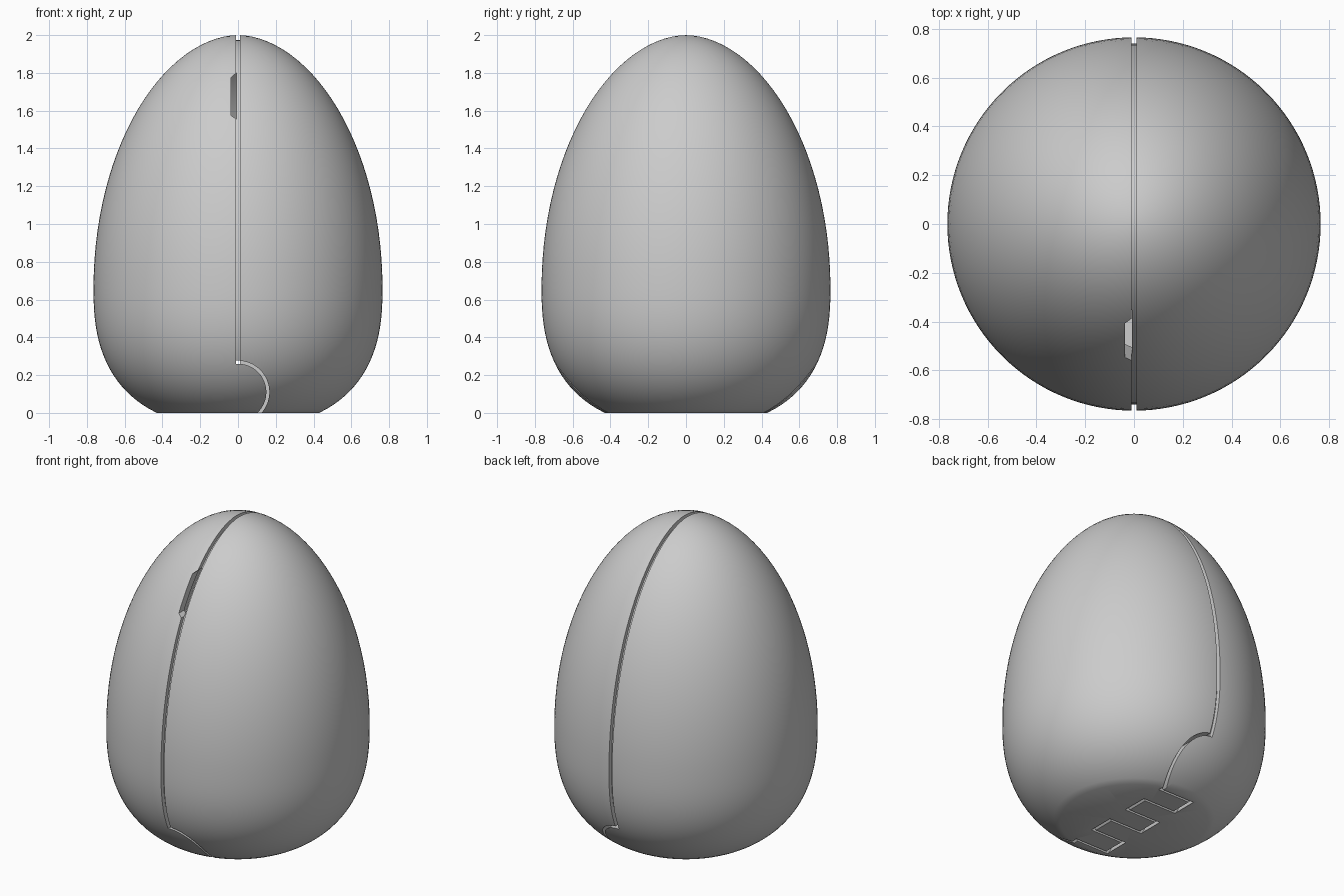
import bpy, bmesh
from math import sin, cos, asin, acos, pi

cube = bpy.data.objects.get("Cube")
if cube:
    bpy.data.objects.remove(cube)

GAP = 0.011                      # half the width of the seam
WIDTH, WAIST = 0.765, 0.66       # widest radius and its height
HINGE_Z, PIN, SOCKET = 0.11, 0.15, 0.166
STEPS = [-1, -0.38, -0.23, -0.076, 0.076, 0.23, 0.38, 1]   # knuckle edges along y

grey = bpy.data.materials.new("plain_grey")
grey.use_nodes = True
colour = (0.6, 0.6, 0.6, 1)
grey.diffuse_color = colour
grey.node_tree.nodes["Principled BSDF"].inputs["Base Color"].default_value = colour


def make_object(name, bm):
    bmesh.ops.recalc_face_normals(bm, faces=bm.faces)
    mesh = bpy.data.meshes.new(name)
    bm.to_mesh(mesh)
    bm.free()
    obj = bpy.data.objects.new(name, mesh)
    bpy.context.collection.objects.link(obj)
    mesh.materials.append(grey)
    return obj


def egg(name, inset=0.0, sides=128, rings=48):
    """Flat-bottomed egg, slim above the waist and full below it."""
    radius, upper, lower = WIDTH - inset, 2 - WAIST - inset, 0.735 - inset
    start = -asin((WAIST - inset) / lower)
    profile = [(0, inset)]
    for i in range(rings):
        u = sin(start + (pi / 2 - start) * i / rings)
        if u > 0:
            profile.append((radius * (1 - u ** 2) ** 0.53, WAIST + u * upper))
        else:
            profile.append((radius * (1 - (-u) ** 2.5) ** 0.4, WAIST + u * lower))
    profile.append((0, WAIST + upper))
    bm = bmesh.new()
    verts = [bm.verts.new((r, 0, z)) for r, z in profile]
    edges = [bm.edges.new(pair) for pair in zip(verts, verts[1:])]
    bmesh.ops.spin(bm, geom=verts + edges, cent=(0, 0, 0), axis=(0, 0, 1),
                   angle=2 * pi, steps=sides, use_duplicate=False)
    bmesh.ops.remove_doubles(bm, verts=bm.verts, dist=0.0001)
    return make_object(name, bm)


def extrude(bm, outline, y0, y1):
    """Prism along y from an outline in x and z."""
    face = bm.faces.new([bm.verts.new((x, y0, z)) for x, z in outline])
    moved = bmesh.ops.extrude_face_region(bm, geom=[face])["geom"]
    bmesh.ops.translate(bm, vec=(0, y1 - y0, 0),
                        verts=[v for v in moved if isinstance(v, bmesh.types.BMVert)])


def prism(outline, y0, y1):
    bm = bmesh.new()
    extrude(bm, outline, y0, y1)
    return make_object("cutter", bm)


def arc(radius, start, end, count=64):
    return [(radius * cos(start + (end - start) * i / count),
             HINGE_Z + radius * sin(start + (end - start) * i / count))
            for i in range(count + 1)]


def barrel(radius):
    return arc(radius, 0, 2 * pi)[:-1]


def cut(obj, cutter, keep=False):
    """Subtract the cutter from the object."""
    cutter.hide_render = True
    mod = obj.modifiers.new("cut", "BOOLEAN")
    mod.operation, mod.solver, mod.object = "DIFFERENCE", "EXACT", cutter
    graph = bpy.context.evaluated_depsgraph_get()
    obj.data = bpy.data.meshes.new_from_object(obj.evaluated_get(graph))
    obj.modifiers.clear()
    if not keep:
        bpy.data.objects.remove(cutter)


# Hollow inside, leaving solid material around the hinge
cavity = egg("cavity_cutter", inset=0.05)
cut(cavity, prism(barrel(0.2), -1.5, 1.5))


def half(name, side, first_socket):
    """One half of the shell, with knuckles reaching into the other half."""
    obj = egg(name)
    cut(obj, cavity, keep=True)
    # Everything across the seam goes, except the round hinge barrel
    a = acos(GAP / PIN)
    outline = [(-2, 3), (GAP, 3)] + arc(PIN, a, 2 * pi - a) + [(GAP, -1), (-2, -1)]
    cut(obj, prism([(side * x, z) for x, z in outline], -1.5, 1.5))
    # Sockets that clear the other half's knuckles
    bm = bmesh.new()
    for i in range(first_socket, len(STEPS) - 1, 2):
        extrude(bm, barrel(SOCKET), STEPS[i] - 0.0075, STEPS[i + 1] + 0.0075)
    cut(obj, make_object("cutter", bm))
    return obj


left_half = half("left_shell_half", 1, 0)
right_half = half("right_shell_half", -1, 1)

# Thin lining that closes the seam, open around the hinge
lining = egg("inner_lining", inset=0.026)
cut(lining, cavity, keep=True)
cut(lining, prism(barrel(SOCKET + 0.001), -1.5, 1.5))
bpy.data.objects.remove(cavity)

# Finger slot through the wall beside the front seam
slot = [(-0.009, 1.555), (-0.037, 1.575), (-0.037, 1.775), (-0.009, 1.8)]
for obj in (right_half, lining):
    cut(obj, prism(slot, -1, -0.2))

# Smooth curved faces, keeping the cut edges sharp
bpy.ops.object.select_all(action="DESELECT")
for obj in (left_half, right_half, lining):
    obj.select_set(True)
bpy.context.view_layer.objects.active = left_half
bpy.ops.object.shade_smooth_by_angle(angle=pi / 6)
